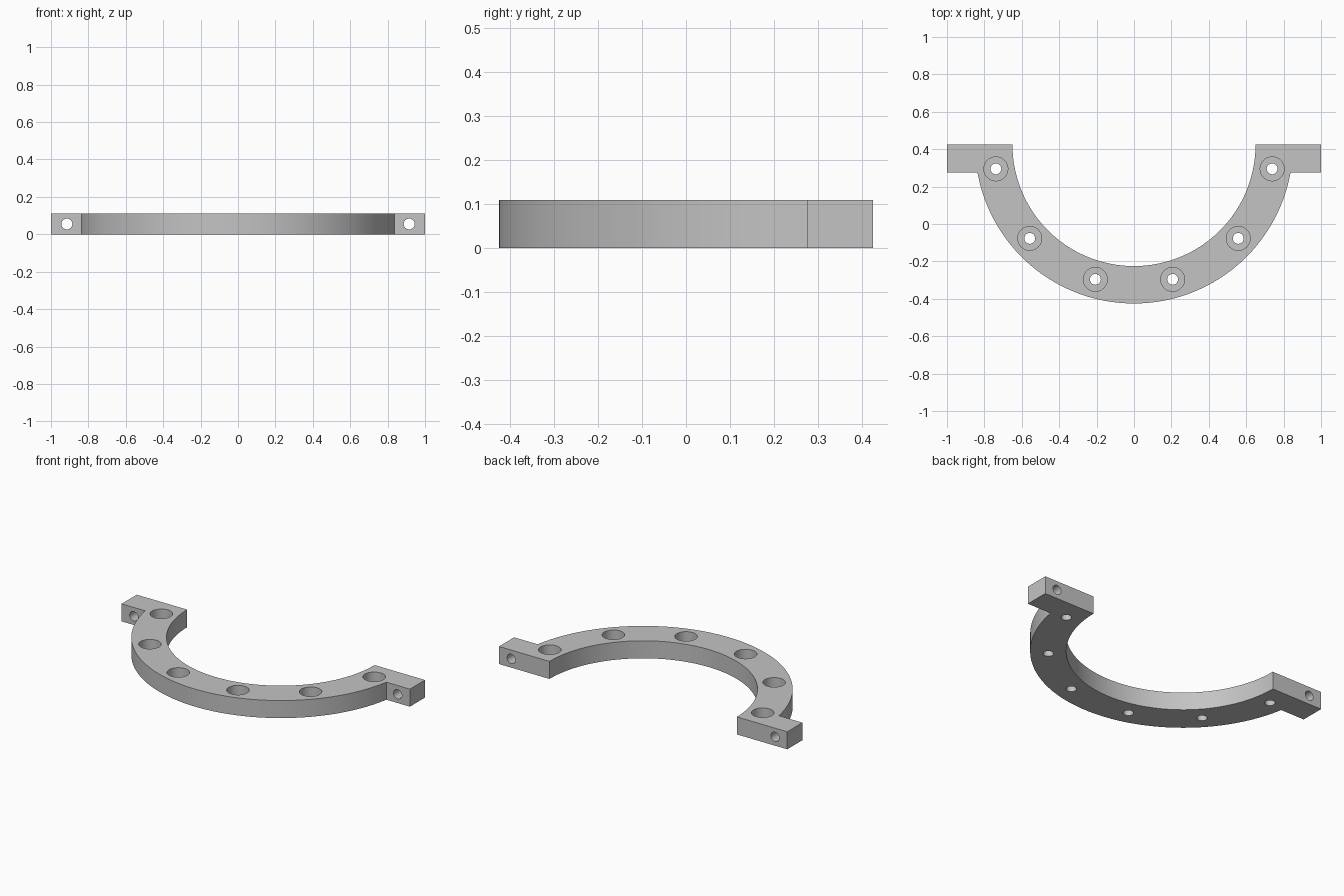
import bpy, bmesh, math
from mathutils import Matrix, Vector

if "Cube" in bpy.data.objects:
    bpy.data.objects.remove(bpy.data.objects["Cube"])

HEIGHT = 0.11
BACK = 0.425            # flat back face, also the arc centre
R_IN, R_OUT, R_BOLT = 0.65, 0.85, 0.75
TAB_DEPTH = 0.15
HOLE_R, BORE_R, BORE_DEPTH = 0.029, 0.064, 0.075

grey = bpy.data.materials.new("plain grey")
grey.use_nodes = True
colour = (0.55, 0.55, 0.55, 1)
grey.diffuse_color = colour
grey.node_tree.nodes["Principled BSDF"].inputs["Base Color"].default_value = colour


def arc(radius, start, end, steps):
    angles = [start + (end - start) * i / steps for i in range(steps + 1)]
    return [(radius * math.cos(a), BACK + radius * math.sin(a)) for a in angles]


def make_object(name, bm):
    mesh = bpy.data.meshes.new(name)
    bmesh.ops.recalc_face_normals(bm, faces=bm.faces)
    bm.to_mesh(mesh)
    bm.free()
    obj = bpy.data.objects.new(name, mesh)
    bpy.context.collection.objects.link(obj)
    return obj


def cylinder(bm, radius, length, centre, rotation=Matrix()):
    bmesh.ops.create_cone(bm, cap_ends=True, segments=48, radius1=radius, radius2=radius,
                          depth=length, matrix=Matrix.Translation(centre) @ rotation)


# Half ring with a clamping tab at each end, as one extruded outline
notch = math.asin(TAB_DEPTH / R_OUT)
outline = arc(R_IN, 0, -math.pi, 96)
outline += [(-1, BACK), (-1, BACK - TAB_DEPTH)]
outline += arc(R_OUT, notch - math.pi, -notch, 96)
outline += [(1, BACK - TAB_DEPTH), (1, BACK)]
bm = bmesh.new()
face = bm.faces.new([bm.verts.new((x, y, 0)) for x, y in outline])
top = bmesh.ops.extrude_face_region(bm, geom=[face])["geom"]
bmesh.ops.translate(bm, vec=(0, 0, HEIGHT),
                    verts=[v for v in top if isinstance(v, bmesh.types.BMVert)])
ring = make_object("half_ring_clamp", bm)
ring.data.materials.append(grey)

# Cutters: through holes, counterbores and tab holes
holes, bores = bmesh.new(), bmesh.new()
for side in (-1, 1):
    for degrees in (10, 42, 74):
        a = math.radians(degrees)
        spot = Vector((side * R_BOLT * math.cos(a), BACK - R_BOLT * math.sin(a), 0))
        cylinder(holes, HOLE_R, 1, spot)
        cylinder(bores, BORE_R, 2 * BORE_DEPTH, spot + Vector((0, 0, HEIGHT)))
    cylinder(holes, HOLE_R, 0.4, (side * 0.915, BACK - TAB_DEPTH / 2, HEIGHT / 2),
             Matrix.Rotation(math.pi / 2, 4, "X"))

bpy.context.view_layer.objects.active = ring
ring.select_set(True)
for name, cutter_mesh in (("counterbore_cutter", bores), ("hole_cutter", holes)):
    cutter = make_object(name, cutter_mesh)
    cutter.hide_render = True
    cutter.data.materials.append(grey)
    cut = ring.modifiers.new(name, "BOOLEAN")
    cut.operation, cut.solver, cut.object = "DIFFERENCE", "EXACT", cutter
    bpy.ops.object.modifier_apply(modifier=cut.name)
    bpy.data.objects.remove(cutter)

bpy.ops.object.shade_smooth_by_angle(angle=math.radians(30))
